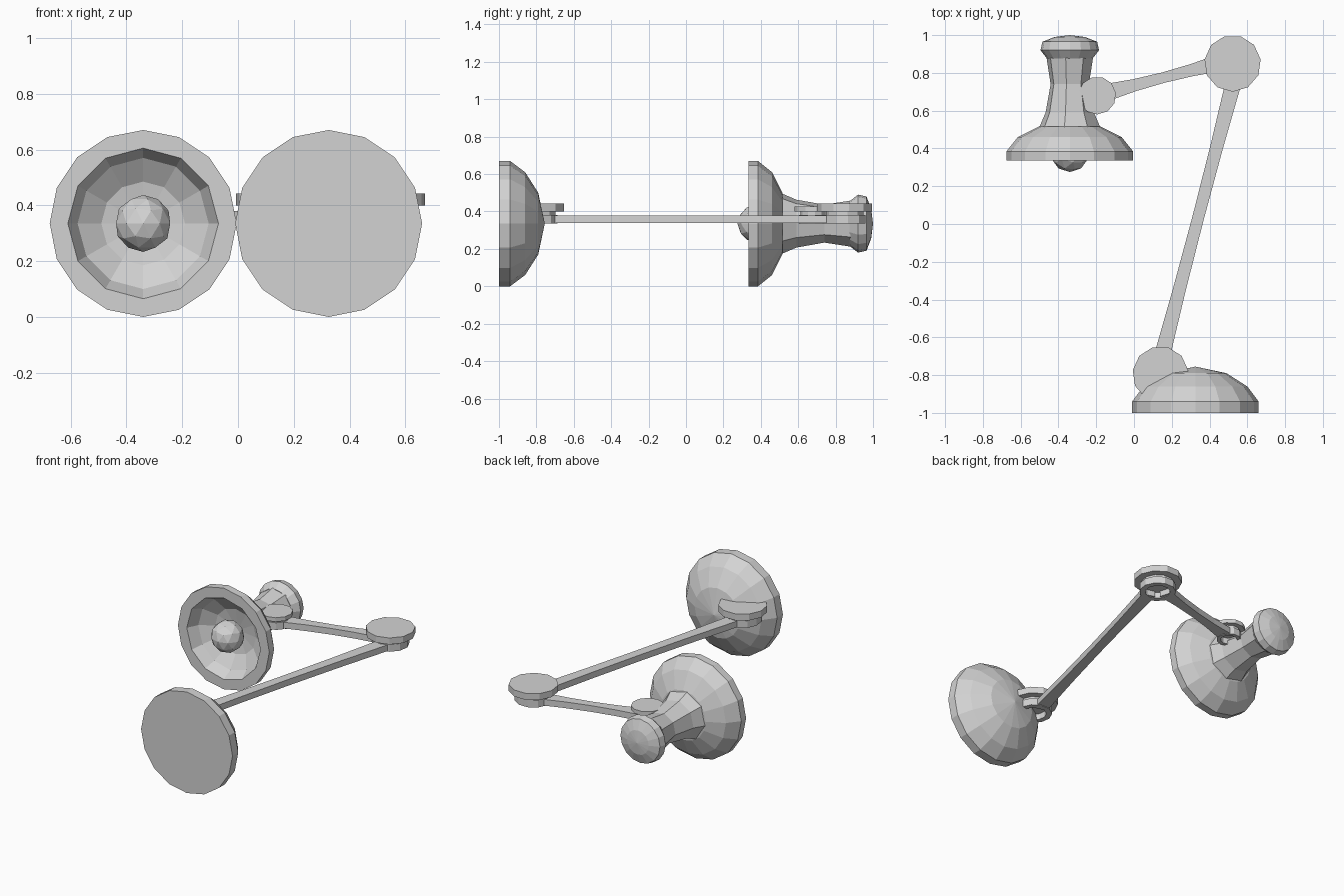
import bpy, bmesh
from math import sin, cos, pi, radians
from mathutils import Vector

cube = bpy.data.objects.get("Cube")
if cube:
    bpy.data.objects.remove(cube, do_unlink=True)

grey = bpy.data.materials.new("light grey")
grey.use_nodes = True
grey.diffuse_color = (0.65, 0.65, 0.65, 1)
grey.node_tree.nodes["Principled BSDF"].inputs["Base Color"].default_value = grey.diffuse_color


def finish(name, bm):
    bmesh.ops.remove_doubles(bm, verts=bm.verts, dist=1e-5)
    bmesh.ops.recalc_face_normals(bm, faces=bm.faces)
    mesh = bpy.data.meshes.new(name)
    bm.to_mesh(mesh)
    bm.free()
    mesh.materials.append(grey)
    obj = bpy.data.objects.new(name, mesh)
    bpy.context.collection.objects.link(obj)
    return obj


def lathe(name, profile, place, sides, turn=0.0, closed=False):
    """Spin (radius, distance) pairs; place maps (u, v, distance) to a point."""
    bm = bmesh.new()
    rings = []
    for r, d in profile:
        angles = [turn + 2 * pi * i / sides for i in range(sides)]
        rings.append([bm.verts.new(place(r * sin(a), r * cos(a), d)) for a in angles])
    pairs = list(zip(rings, rings[1:]))
    if closed:
        pairs.append((rings[-1], rings[0]))
    for a, b in pairs:
        for i in range(sides):
            j = (i + 1) % sides
            bm.faces.new((a[i], a[j], b[j], b[i]))
    bmesh.ops.dissolve_degenerate(bm, dist=1e-5, edges=bm.edges)
    return finish(name, bm)


def along_y(cx, cz):
    return lambda u, v, d: (cx + u, d, cz + v)


def along_z(cx, cy):
    return lambda u, v, d: (cx + u, cy + v, d)


AXIS_Z = 0.335
head_place = along_y(-0.34, AXIS_Z)

# Domed foot
lathe("base", [(0, -1), (0.335, -1), (0.335, -0.94), (0.275, -0.86),
               (0.165, -0.79), (0, -0.755)], along_y(0.325, AXIS_Z), 16)

# Lamp shade with a hollow bowl
shade = lathe("shade", [(0, 0.335), (0.335, 0.335), (0.335, 0.385), (0.275, 0.46),
                        (0.165, 0.515), (0, 0.54)], head_place, 16)
bowl = lathe("bowl_cutter", [(0, 0.28), (0.27, 0.28), (0.27, 0.335), (0.235, 0.405),
                             (0.15, 0.46), (0, 0.485)], head_place, 12)
cut = shade.modifiers.new("hollow", 'BOOLEAN')
cut.operation = 'DIFFERENCE'
cut.solver = 'EXACT'
cut.object = bowl
bpy.context.view_layer.objects.active = shade
bpy.ops.object.modifier_apply(modifier=cut.name)
bpy.data.objects.remove(bowl, do_unlink=True)

# Neck and end knob behind the shade
lathe("neck", [(0, 0.51), (0.165, 0.51), (0.13, 0.59), (0.103, 0.74),
               (0.125, 0.88), (0, 0.88)], head_place, 8, radians(-10))
lathe("knob", [(0, 0.875), (0.12, 0.875), (0.155, 0.92), (0.145, 0.965),
               (0.08, 0.99), (0, 1.0)], head_place, 16)

# Bulb
bm = bmesh.new()
bmesh.ops.create_icosphere(bm, subdivisions=2, radius=0.102)
bmesh.ops.translate(bm, verts=bm.verts, vec=(-0.34, 0.377, AXIS_Z))
finish("bulb", bm)


# Hinges: wide cap, slim spacer and an open ring that holds the arm ends
def hinge(name, x, y, r, top):
    place = along_z(x, y)
    lathe(name + "_cap", [(0, 0.4), (r, 0.4), (r, top), (0, top)], place, 11, pi)
    lathe(name + "_spacer", [(0, 0.375), (r * 0.68, 0.375), (r * 0.68, 0.405),
                             (0, 0.405)], place, 11, pi)
    lathe(name + "_ring", [(r * 0.76, 0.335), (r * 0.76, 0.382), (r * 0.52, 0.382),
                           (r * 0.52, 0.335)], place, 11, pi, closed=True)


hinge("base_hinge", 0.14, -0.795, 0.148, 0.443)
hinge("elbow_hinge", 0.522, 0.85, 0.15, 0.443)
hinge("shade_hinge", -0.195, 0.68, 0.1, 0.427)


# Flat arms, slightly waisted in the middle
def arm(name, start, end, end_half, mid_half):
    a, b = Vector(start), Vector(end)
    side = (b - a).normalized().orthogonal()
    bm = bmesh.new()
    rows = []
    for t in (0, 0.25, 0.5, 0.75, 1):
        half = mid_half + (end_half - mid_half) * (2 * t - 1) ** 2
        p = a.lerp(b, t)
        corners = [(s, z) for s, z in ((-1, 0.338), (1, 0.338), (1, 0.379), (-1, 0.379))]
        rows.append([bm.verts.new((*(p + side * half * s), z)) for s, z in corners])
    for r, q in zip(rows, rows[1:]):
        for i in range(4):
            j = (i + 1) % 4
            bm.faces.new((r[i], r[j], q[j], q[i]))
    bm.faces.new(rows[0])
    bm.faces.new(rows[-1])
    finish(name, bm)


arm("lower_arm", (0.14, -0.73), (0.535, 0.78), 0.043, 0.031)
arm("upper_arm", (0.46, 0.855), (-0.15, 0.695), 0.046, 0.028)
